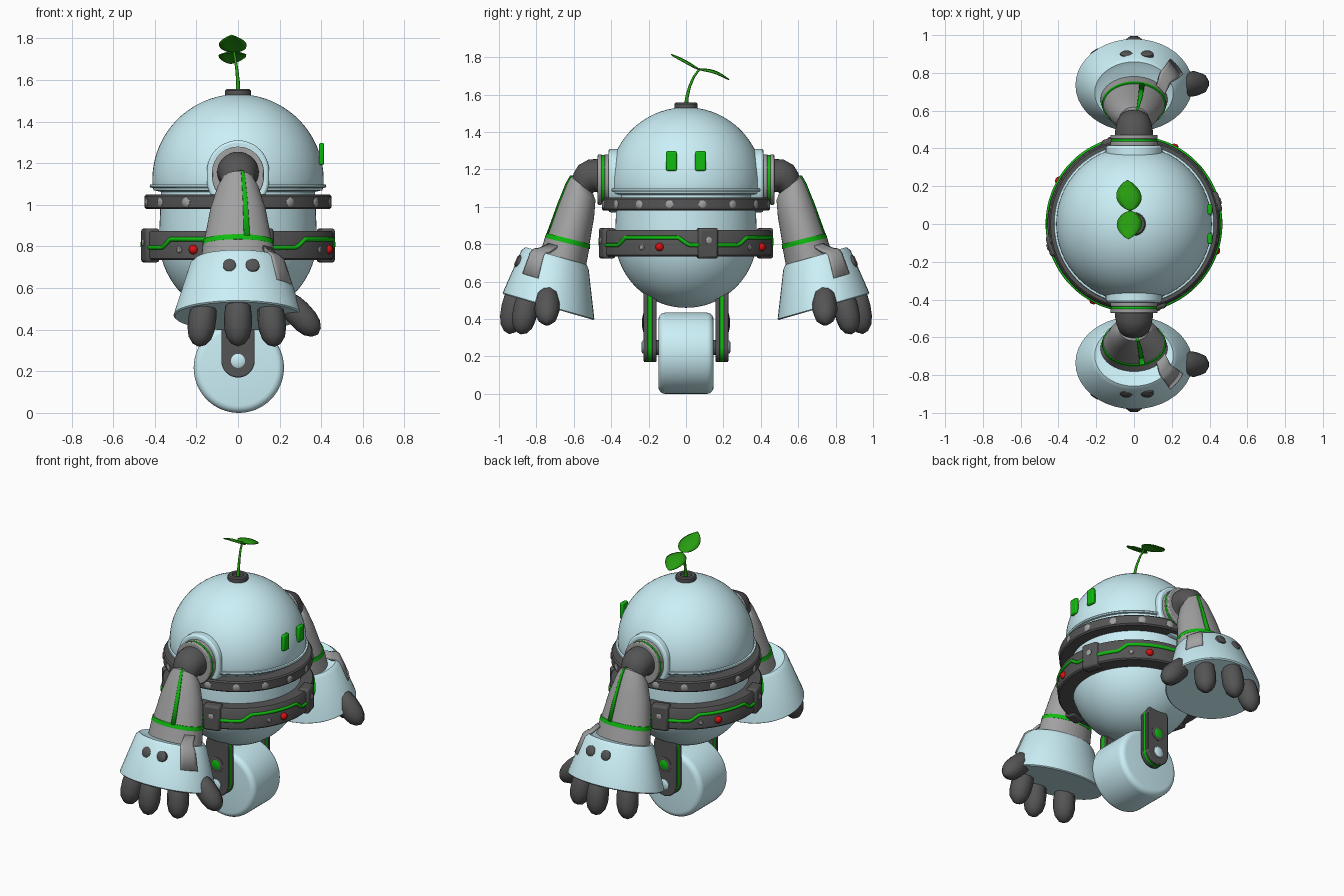
import bpy, bmesh
from math import sin, cos, pi, radians
from mathutils import Matrix, Vector

if "Cube" in bpy.data.objects:
    bpy.data.objects.remove(bpy.data.objects["Cube"])


def material(name, rgb):
    m = bpy.data.materials.new(name)
    m.diffuse_color = (*rgb, 1)
    m.use_nodes = True
    m.node_tree.nodes["Principled BSDF"].inputs["Base Color"].default_value = m.diffuse_color
    return m


BLUE = material("pale_blue", (0.60, 0.87, 0.93))
GREY = material("mid_grey", (0.36, 0.36, 0.36))
DARK = material("dark_grey", (0.09, 0.09, 0.09))
GREEN = material("green", (0.005, 0.50, 0.005))
LEAF = material("leaf_green", (0.02, 0.33, 0.005))
RED = material("red", (0.70, 0.005, 0.005))


def finish(name, bm, mat=GREY, mirror=False, bevel=0, thick=0):
    bmesh.ops.remove_doubles(bm, verts=bm.verts, dist=0.0002)
    bmesh.ops.recalc_face_normals(bm, faces=bm.faces)
    me = bpy.data.meshes.new(name)
    bm.to_mesh(me)
    bm.free()
    me.shade_smooth()
    me.set_sharp_from_angle(angle=radians(40))
    ob = bpy.data.objects.new(name, me)
    bpy.context.collection.objects.link(ob)
    me.materials.append(mat)
    if thick:
        s = ob.modifiers.new("thickness", 'SOLIDIFY')
        s.thickness, s.offset = thick, 0
    if bevel:
        b = ob.modifiers.new("bevel", 'BEVEL')
        b.width, b.segments, b.limit_method = bevel, 2, 'ANGLE'
    if mirror:
        ob.modifiers.new("mirror", 'MIRROR').use_axis = (False, True, False)
    return ob


def skin(bm, rings, closed=True):
    """Bridge equal-length point rings with quads; cap when closed."""
    vs = [[bm.verts.new(p) for p in r] for r in rings]
    n = len(vs[0])
    for a, b in zip(vs, vs[1:]):
        for i in range(n if closed else n - 1):
            j = (i + 1) % n
            bm.faces.new((a[i], a[j], b[j], b[i]))
    if closed:
        bm.faces.new(vs[0])
        bm.faces.new(vs[-1])


def add_lathe(bm, profile, M=Matrix(), n=48):
    skin(bm, [[M @ Vector((max(r, 0.001) * cos(2 * pi * i / n), max(r, 0.001) * sin(2 * pi * i / n), z))
               for i in range(n)] for r, z in profile])


def lathe(name, profile, mat=GREY, M=Matrix(), n=48, **kw):
    bm = bmesh.new()
    add_lathe(bm, profile, M, n)
    return finish(name, bm, mat, **kw)


def aim(pos, direction):
    return Matrix.Translation(pos) @ Vector(direction).to_track_quat('Z', 'Y').to_matrix().to_4x4()


def oval(sec, t, off=0):
    """Point on a tilted elliptical arm section (y, z, rx, ry, tilt)."""
    y, z, rx, ry, tilt = sec
    d, a = (ry + off) * sin(t), radians(tilt)
    return Vector(((rx + off) * cos(t), y + d * cos(a), z + d * sin(a)))


def loft(name, sections, mat=GREY, n=40):
    bm = bmesh.new()
    skin(bm, [[oval(s, 2 * pi * i / n) for i in range(n)] for s in sections])
    return finish(name, bm, mat, mirror=True)


def strip(name, sections, a0, a1, mat=GREY, off=0.004, thick=0.012):
    bm = bmesh.new()
    skin(bm, [[oval(s, radians(a0 + (a1 - a0) * i / 6), off) for i in range(7)] for s in sections], False)
    return finish(name, bm, mat, mirror=True, thick=thick)


def pill(name, r, zlo, zhi, y0, y1, mat=GREY, bevel=0.006):
    """Round-ended plate in the xz plane."""
    arc = [(r * cos(pi * i / 20), zhi + r * sin(pi * i / 20)) for i in range(21)]
    arc += [(-r * cos(pi * i / 20), zlo - r * sin(pi * i / 20)) for i in range(21)]
    bm = bmesh.new()
    skin(bm, [[(x, y, z) for x, z in arc] for y in (y0, y1)])
    return finish(name, bm, mat, mirror=True, bevel=bevel)


def add_box(bm, size, M):
    bmesh.ops.create_cube(bm, size=1, matrix=M @ Matrix.Diagonal((*size, 1)))


def tube(name, pts, r, mat, cyclic=False, radii=None):
    cu = bpy.data.curves.new(name, 'CURVE')
    cu.dimensions, cu.bevel_depth, cu.bevel_resolution = '3D', r, 2
    s = cu.splines.new('POLY')
    s.points.add(len(pts) - 1)
    for i, p in enumerate(pts):
        s.points[i].co = (*p, 1)
        s.points[i].radius = radii[i] if radii else 1
    s.use_cyclic_u, cu.use_fill_caps = cyclic, True
    cu.materials.append(mat)
    bpy.context.collection.objects.link(bpy.data.objects.new(name, cu))


def around(deg, r, z):
    a = radians(deg)
    return Vector((r * cos(a), r * sin(a), z))


def studs(name, spots, r, depth, mat=GREY, mirror=False, n=14):
    bm = bmesh.new()
    for pos, d in spots:
        add_lathe(bm, [(r, -depth), (r, depth * 0.5), (r * 0.7, depth)], aim(pos, d), n)
    return finish(name, bm, mat, mirror=mirror)


# Body: dome, rim ridge and lower hull
lathe("head_dome", [(0.36, 1.06), (0.405, 1.07)] +
      [(0.412 * cos(a), 1.12 + 0.412 * sin(a)) for a in [-0.08 + (pi / 2 + 0.08) * i / 20 for i in range(21)]], BLUE, n=64)
lathe("dome_ridge", [(0.40, 1.08), (0.422, 1.083), (0.425, 1.09), (0.422, 1.097), (0.40, 1.1)], BLUE, n=64)
lathe("lower_hull", [(0.38 * sin(a), 0.84 - 0.38 * cos(a)) for a in [pi / 2 * i / 18 for i in range(19)]] +
      [(0.375, 0.95), (0.37, 1.08)], BLUE, n=64)

# Upper ring with rivets
lathe("upper_ring", [(0.36, 0.98), (0.442, 0.98), (0.45, 0.988), (0.45, 1.042), (0.442, 1.05), (0.36, 1.05)], DARK, n=64)
studs("ring_rivets", [(around(a, 0.447, 1.013), around(a, 1, 0)) for a in [11.25 + 22.5 * k for k in range(16)]], 0.022, 0.008)

# Belt with buckles, wavy green line and buttons
lathe("belt", [(0.36, 0.735), (0.45, 0.735), (0.458, 0.743), (0.458, 0.865), (0.45, 0.875), (0.36, 0.875)], DARK, n=64)
buckles = [15, 105, 195, 285]
bm = bmesh.new()
for a in buckles:
    add_box(bm, (0.07, 0.11, 0.165), Matrix.Translation(around(a, 0.437, 0.805)) @ Matrix.Rotation(radians(a), 4, 'Z'))
finish("belt_buckles", bm, DARK, bevel=0.015)
studs("buckle_rivets", [(around(a, 0.472, 0.82), around(a, 1, 0)) for a in buckles], 0.018, 0.006)


def wave(rel):
    if rel < 23: return 0.795
    if rel < 30: return 0.795 + 0.04 * (rel - 23) / 7
    if rel < 70: return 0.835
    return 0.835 - 0.04 * min(1, (rel - 70) / 7)


tube("belt_line", [around(15 + a, 0.457, wave(a % 90)) for a in range(0, 360, 2)], 0.011, GREEN, True)
bm = bmesh.new()
for a in (62, 150, 242, 342):
    bmesh.ops.create_uvsphere(bm, u_segments=16, v_segments=10, radius=0.023, matrix=Matrix.Translation(around(a, 0.456, 0.785)))
finish("belt_buttons", bm, RED)
studs("belt_rivets", [(around(a, 0.457, 0.783), around(a, 1, 0)) for a in (48, 136, 232, 329)], 0.015, 0.008)

# Eyes
bm = bmesh.new()
for y in (-0.078, 0.078):
    add_box(bm, (0.025, 0.058, 0.105), Matrix.Translation((0.402, y, 1.245)))
finish("eyes", bm, GREEN, bevel=0.008)

# Sprout on top
lathe("sprout_socket", [(0.062, 1.51), (0.062, 1.55), (0.055, 1.557), (0.035, 1.557), (0.03, 1.545)], DARK)
tube("sprout_stem", [(0, 0, 1.54), (0, 0.006, 1.59), (-0.005, 0.02, 1.645), (-0.012, 0.042, 1.695), (-0.02, 0.075, 1.74)],
     0.01, LEAF, radii=[1.1, 0.9, 0.75, 0.65, 0.55])
for k, (tip, lift) in enumerate([((-0.03, -0.08, 1.815), 0.008), ((-0.035, 0.23, 1.68), 0.02)]):
    bm, base, rows = bmesh.new(), Vector((-0.02, 0.07, 1.735)), []
    for i in range(13):
        t = i / 12
        c = base.lerp(Vector(tip), t) + Vector((0, 0, lift * sin(pi * t)))
        w = 0.066 * sin(pi * t ** 0.9) ** 0.7 if 0 < i < 12 else 0.002
        rows.append([c + Vector((w * s, 0, -0.2 * w * s * s)) for s in (-1, -0.5, 0, 0.5, 1)])
    skin(bm, rows, False)
    finish(f"leaf_{k + 1}", bm, LEAF, thick=0.006)

# Wheel and fork
Y = Matrix.Translation((0.004, 0, 0.217)) @ Matrix.Rotation(pi / 2, 4, 'X')
half = [(0.217 - 0.035 + 0.035 * cos(a), 0.112 + 0.035 * sin(a)) for a in [pi / 2 * i / 5 for i in range(6)]]
lathe("wheel", [(r, -z) for r, z in reversed(half)] + half, BLUE, Y, 64)
lathe("axle", [(0.04, -0.2), (0.04, 0.2)], DARK, Matrix.Translation((0, 0, 0.03)) @ Y, 24)
pill("fork_inner_plate", 0.08, 0.25, 0.5, 0.158, 0.184, DARK)
pill("fork_green_layer", 0.079, 0.25, 0.5, 0.182, 0.204, GREEN, 0)
pill("fork_outer_plate", 0.08, 0.25, 0.5, 0.202, 0.226, DARK)
studs("fork_hub", [((0, 0.226, 0.25), (0, 1, 0))], 0.034, 0.012, BLUE, True, 24)
studs("fork_light_rim", [((0, 0.226, 0.38), (0, 1, 0))], 0.05, 0.006, DARK, True, 24)
studs("fork_light", [((0, 0.226, 0.38), (0, 1, 0))], 0.034, 0.009, GREEN, True, 24)

# Shoulders
pill("shoulder_base", 0.15, 1.12, 1.16, 0.28, 0.415, BLUE, 0.012)
pill("shoulder_collar", 0.125, 1.135, 1.155, 0.40, 0.438)
pill("shoulder_green_ring", 0.122, 1.135, 1.155, 0.43, 0.455, GREEN, 0)
pill("shoulder_rim", 0.125, 1.135, 1.155, 0.45, 0.472)
loft("shoulder_joint", [(0.46, 1.155, 0.10, 0.10, 90), (0.495, 1.16, 0.10, 0.097, 75), (0.525, 1.15, 0.093, 0.088, 55),
                        (0.545, 1.13, 0.085, 0.075, 42), (0.56, 1.10, 0.075, 0.06, 35)], DARK)

# Arms: sections are (y, z, rx, ry, tilt)
arm = [(0.558, 1.128, 0.045, 0.055, 42), (0.557, 1.115, 0.078, 0.078, 38), (0.562, 1.08, 0.10, 0.09, 30),
       (0.588, 0.98, 0.133, 0.103, 20), (0.63, 0.825, 0.163, 0.117, 14)]
loft("forearm", arm)
strip("arm_stripe", arm, 70, 80, GREEN, 0.001, 0.008)
loft("arm_green_band", [(0.629, 0.83, 0.168, 0.121, 14), (0.635, 0.805, 0.171, 0.124, 14)], GREEN)
loft("wrist", [(0.635, 0.808, 0.17, 0.122, 14), (0.665, 0.69, 0.18, 0.13, 16)])
hand = [(0.69, 0.727, 0.185, 0.145, 16), (0.695, 0.737, 0.208, 0.17, 16), (0.70, 0.717, 0.23, 0.187, 16),
        (0.735, 0.470, 0.31, 0.255, 16), (0.736, 0.464, 0.304, 0.249, 16)]
loft("hand", hand, BLUE)
strip("hand_tab", [(0.645, 0.775, 0.172, 0.125, 15), (0.682, 0.742, 0.195, 0.155, 16), hand[1], hand[2],
                   (0.717, 0.597, 0.27, 0.221, 16)], 20, 46, GREY, -0.001, 0.016)
studs("hand_buttons", [((x, 0.895, 0.708), (0, 0.91, 0.41)) for x in (-0.04, 0.07)], 0.033, 0.016, DARK, True, 20)

# Fingers and thumb
digit = [(0.045, 0), (0.06, 0.03), (0.067, 0.08), (0.066, 0.14), (0.055, 0.185), (0.032, 0.215), (0.0, 0.228)]
for nm, pos, d in [("finger_back", (-0.16, 0.84, 0.54), (-0.13, 0.2, -1)), ("finger_middle", (0, 0.91, 0.545), (0, 0.16, -1)),
                   ("finger_front", (0.15, 0.84, 0.54), (0.12, 0.2, -1)), ("thumb", (0.23, 0.74, 0.545), (0.68, 0.02, -0.74))]:
    lathe(nm, digit, DARK, aim(pos, d), 10, mirror=True)
